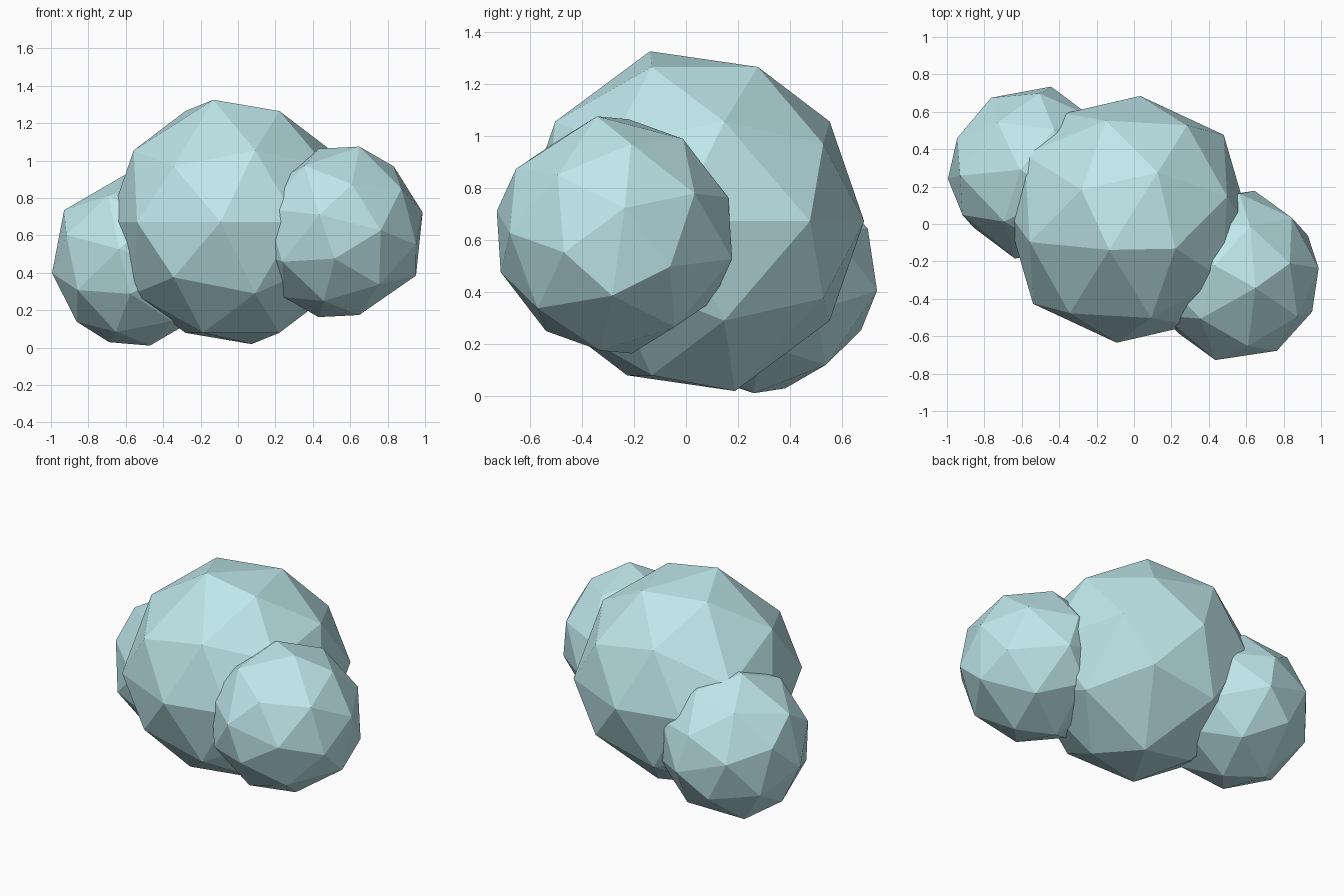
import bpy, bmesh, math
from mathutils import Vector, Matrix

if "Cube" in bpy.data.objects:
    bpy.data.objects.remove(bpy.data.objects["Cube"])

mat = bpy.data.materials.new("pale_cyan")
mat.diffuse_color = (0.52, 0.80, 0.83, 1)
mat.use_nodes = True
mat.node_tree.nodes["Principled BSDF"].inputs["Base Color"].default_value = mat.diffuse_color


def ball_points():
    """32 points of a coarse faceted ball, symmetric about its middle."""
    pts = [Vector((x, y, z)).normalized()
           for x in (1, -1) for y in (1, -1) for z in (1, -1)]
    for s in (1, -1):
        # five points per axis direction, cycled over the three axes
        for p in ((0, .291 * s, .985 * s), (0, -.447 * s, .894 * s),
                  (.447, 0, .894 * s), (-.447, 0, .894 * s)):
            for k in range(3):
                # z -> y -> x -> z cycle
                pts.append(Vector((p[k % 3], p[(k + 1) % 3], p[(k + 2) % 3])))
    return pts


def ball(name, centre, radius, rot):
    bm = bmesh.new()
    for p in ball_points():
        bm.verts.new(p * radius)
    bmesh.ops.convex_hull(bm, input=bm.verts[:])
    bmesh.ops.recalc_face_normals(bm, faces=bm.faces[:])
    me = bpy.data.meshes.new(name)
    bm.to_mesh(me)
    bm.free()
    me.materials.append(mat)
    ob = bpy.data.objects.new(name, me)
    ob.matrix_world = Matrix.Translation(centre) @ rot.to_4x4()
    bpy.context.collection.objects.link(ob)


def frame(a, c):
    a = Vector(a).normalized()
    b = Vector(c).cross(a).normalized()
    return Matrix((a, b, a.cross(b))).transposed()


# large middle puff
ball("middle_puff", (-.03, .025, .672), .663,
     Matrix.Rotation(math.radians(148), 3, 'Z'))

# two smaller side puffs, nearly the same tilt
tilt = frame((-.973, -.024, .23), (.225, .144, .965))
ball("right_puff", (.54, -.275, .619), .461, tilt)
nudge = Matrix.Rotation(math.radians(5), 3, 'X') @ Matrix.Rotation(math.radians(5), 3, 'Y')
ball("left_puff", (-.54, .275, .466), .461, nudge @ tilt)
